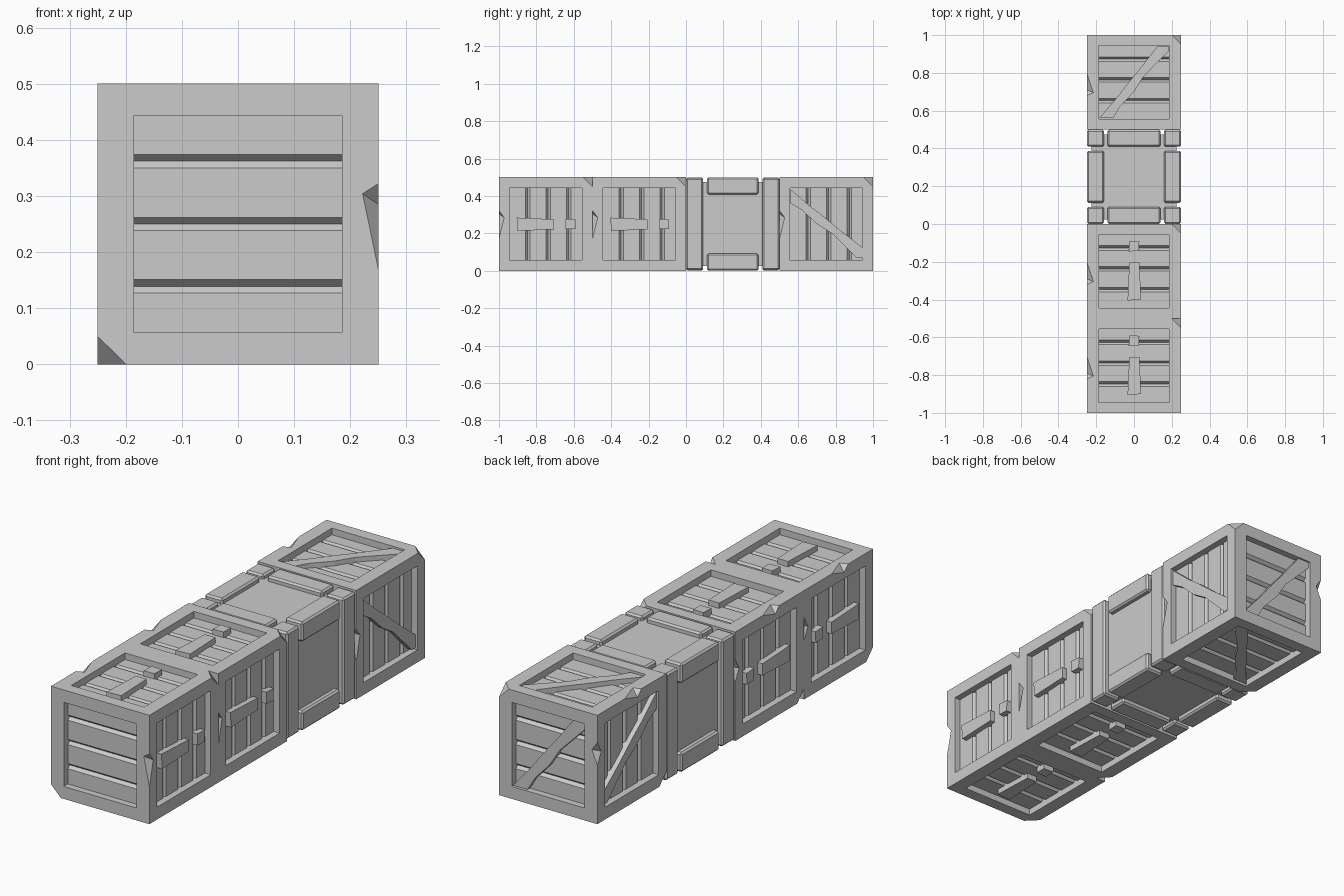
import bpy, bmesh
from mathutils import Vector as V

if "Cube" in bpy.data.objects:
    bpy.data.objects.remove(bpy.data.objects["Cube"])

X, Y, Z = V((1, 0, 0)), V((0, 1, 0)), V((0, 0, 1))
H = 0.25          # half size of every crate
PANEL = 0.22      # distance of the recessed boards from the crate centre

# Crate faces: normal, u axis (across the boards), v axis, half window sizes, groove places
SIDE_GROOVES, END_GROOVES = (-0.097, 0.013, 0.123), (-0.111, 0.0, 0.112)
SIDES = [(X, Y, -Z, 0.195, 0.193, SIDE_GROOVES), (-X, Y, -Z, 0.195, 0.193, SIDE_GROOVES),
         (Z, Y, X, 0.195, 0.185, SIDE_GROOVES), (-Z, Y, X, 0.195, 0.185, SIDE_GROOVES)]
ENDS = [(Y, Z, -X, 0.193, 0.185, END_GROOVES), (-Y, Z, -X, 0.193, 0.185, END_GROOVES)]


def prism(bm, pts, offset):
    """Extrude a flat outline along a vector."""
    a = [bm.verts.new(p) for p in pts]
    b = [bm.verts.new(p + offset) for p in pts]
    bm.faces.new(a)
    bm.faces.new(b[::-1])
    for i in range(len(pts)):
        j = (i + 1) % len(pts)
        bm.faces.new((a[j], a[i], b[i], b[j]))


def chip(bm, pts, ridge):
    """Tetrahedral chip, enlarged outwards from the middle of its inner points."""
    pts = [V(p) for p in pts]
    mid = sum((pts[i] for i in ridge), V()) / len(ridge)
    vs = [bm.verts.new(mid + (p - mid) * 1.5) for p in pts]
    for f in ((0, 1, 2), (0, 3, 1), (1, 3, 2), (2, 3, 0)):
        bm.faces.new([vs[i] for i in f])


def finish(bm, name, y):
    bmesh.ops.recalc_face_normals(bm, faces=bm.faces)
    me = bpy.data.meshes.new(name)
    bm.to_mesh(me)
    bm.free()
    ob = bpy.data.objects.new(name, me)
    ob.location = (0, y, H)
    bpy.context.collection.objects.link(ob)
    return ob


def wooden_crate(name, y):
    bm = bmesh.new()
    bmesh.ops.create_cube(bm, size=2 * H)
    crate = finish(bm, name, y)
    # Windows with V grooves between the boards
    bm = bmesh.new()
    for n, u, v, hu, hv, grooves in SIDES + ENDS:
        prof = [(-hu, 0.27), (-hu, PANEL)]
        for g in grooves:
            prof += [(g - 0.012, PANEL), (g, PANEL - 0.014), (g + 0.012, PANEL)]
        prof += [(hu, PANEL), (hu, 0.27)]
        prism(bm, [u * a + n * d - v * hv for a, d in prof], v * 2 * hv)
    # Broken corners
    for s in (1, -1):
        c, k = s * H, s * 0.2
        chip(bm, [(c, c, c), (k, c, c), (c, k, c), (c, c, k)], (1, 2, 3))
    # Splintered edges
    chip(bm, [(H, -H, 0.072), (H, -H, -0.08), (0.222, -H, 0.054), (H, -0.222, 0.035)], (2, 3))
    chip(bm, [(-H, H, 0.125), (-H, H, 0.02), (-0.222, H, 0.085), (-H, 0.222, 0.075)], (2, 3))
    chip(bm, [(-H, 0.05, H), (-H, -0.07, H), (-0.215, -0.055, H), (-H, -0.04, 0.222)], (2, 3))
    cutter = finish(bm, "cutter", y)
    cutter.hide_render = True
    mod = crate.modifiers.new("cut", 'BOOLEAN')
    mod.operation, mod.solver, mod.object = 'DIFFERENCE', 'EXACT', cutter
    bpy.context.view_layer.update()
    me = bpy.data.meshes.new_from_object(crate.evaluated_get(bpy.context.evaluated_depsgraph_get()))
    crate.modifiers.clear()
    crate.data = me
    bpy.data.objects.remove(cutter)


def applied(name, y, faces, outlines, top):
    """Flat wooden pieces nailed onto the recessed boards."""
    bm = bmesh.new()
    for n, u, v, *_ in faces:
        for pts in outlines:
            prism(bm, [u * a + v * b + n * 0.21 for a, b in pts], n * (top - 0.21))
    finish(bm, name, y)


# Two crates with warning marks
MARK = [[(-0.155, -0.034), (0.045, -0.025), (0.045, 0.029), (-0.15, 0.037)],
        [(0.105, -0.028), (0.16, -0.025), (0.158, 0.028), (0.107, 0.026)]]
for i, y in enumerate((-0.75, -0.25)):
    wooden_crate(f"marked_crate_{i + 1}", y)
    applied(f"warning_marks_{i + 1}", y, SIDES, MARK, 0.245)

# Crate with diagonal braces
BRACE = [(-0.19, -0.185), (-0.19, -0.11), (-0.13, -0.075), (-0.05, 0.0), (0.03, 0.05),
         (0.165, 0.183), (0.193, 0.183), (0.193, 0.125), (0.07, 0.03), (-0.02, -0.045), (-0.08, -0.09)]
wooden_crate("braced_crate", 0.75)
applied("diagonal_braces", 0.75, SIDES + ENDS, [BRACE], 0.242)

# Metal crate: inner box and bevelled edge beams
bm = bmesh.new()
bmesh.ops.create_cube(bm, size=0.45)
finish(bm, "metal_crate_core", 0.25)


def beam(name, centre, size):
    bm = bmesh.new()
    bmesh.ops.create_cube(bm, size=1)
    bmesh.ops.scale(bm, vec=size, verts=bm.verts)
    bmesh.ops.bevel(bm, geom=bm.edges[:], offset=0.008, segments=1, affect='EDGES')
    bmesh.ops.translate(bm, vec=centre, verts=bm.verts)
    finish(bm, name, 0.25)


T, C = 0.09, 0.204    # beam thickness and centre distance
for a in (-C, C):
    for b in (-C, C):
        beam("corner_post", (a, b, 0), (T, T, 0.49))
        beam("cross_beam", (0, a, b), (0.28, T, T))
        beam("side_beam", (a, 0, b), (T, 0.275, T))
